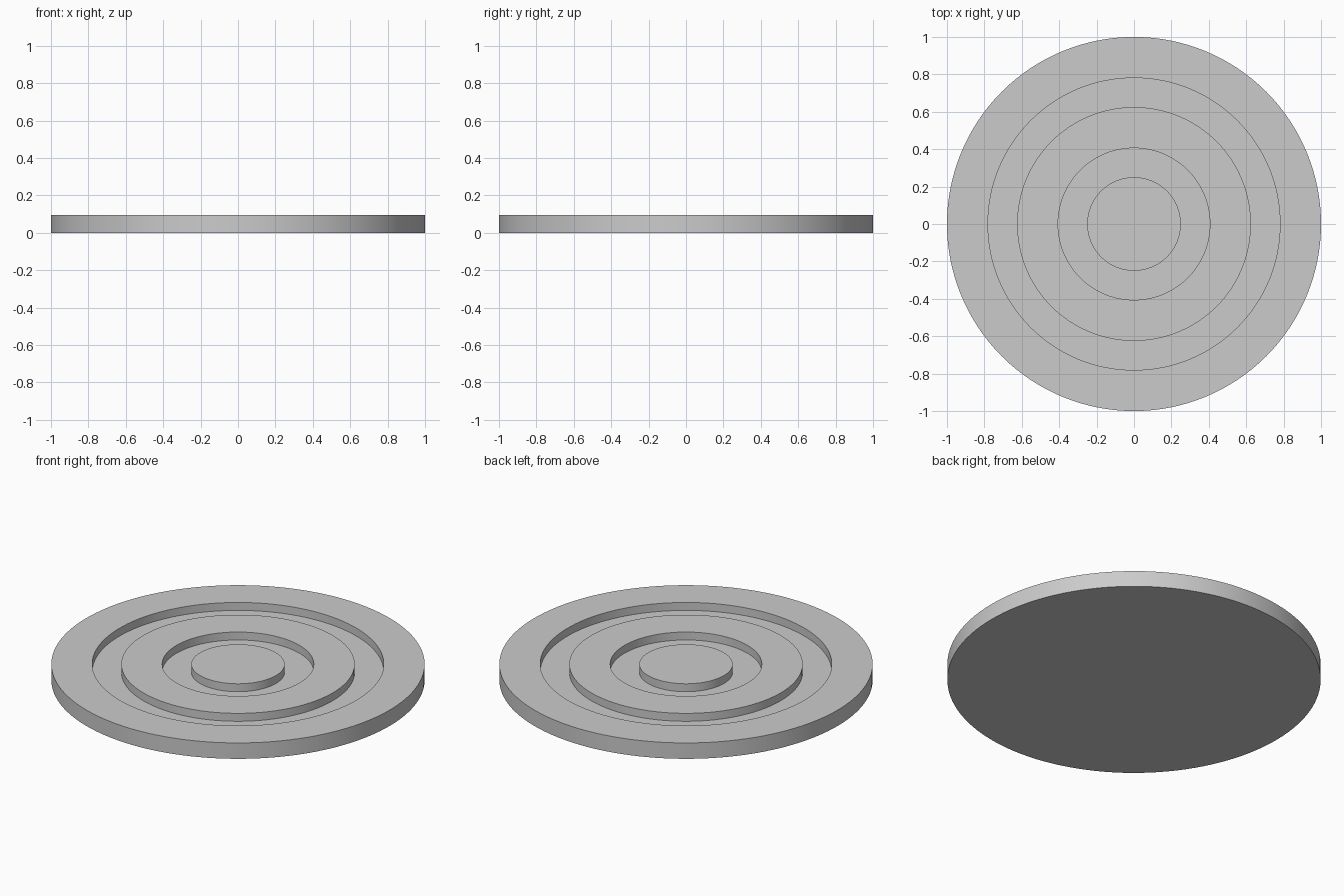
import bpy
import bmesh
import math

cube = bpy.data.objects.get("Cube")
if cube:
    bpy.data.objects.remove(cube, do_unlink=True)

SEGMENTS = 128
TOP = 0.094
FLOOR = 0.047

# Plain grey material
grey = bpy.data.materials.new("plain_grey")
grey.use_nodes = True
colour = (0.6, 0.6, 0.6, 1)
grey.diffuse_color = colour
grey.node_tree.nodes["Principled BSDF"].inputs["Base Color"].default_value = colour

# Half section from the underside centre, round the rim, to the top centre
profile = [(0, 0), (1, 0), (1, TOP)]
for outer, inner in ((0.781, 0.625), (0.406, 0.25)):
    profile += [(outer, TOP), (outer, FLOOR), (inner, FLOOR), (inner, TOP)]
profile.append((0, TOP))

# Disc with two concentric grooves, turned around the z axis
bm = bmesh.new()
verts = [bm.verts.new((r, 0, z)) for r, z in profile]
edges = [bm.edges.new(pair) for pair in zip(verts, verts[1:])]
bmesh.ops.spin(bm, geom=verts + edges, cent=(0, 0, 0), axis=(0, 0, 1),
               angle=math.tau, steps=SEGMENTS, use_merge=True)
bmesh.ops.remove_doubles(bm, verts=bm.verts, dist=0.0001)
bmesh.ops.recalc_face_normals(bm, faces=bm.faces)

mesh = bpy.data.meshes.new("grooved_disc")
bm.to_mesh(mesh)
bm.free()
mesh.materials.append(grey)
disc = bpy.data.objects.new("grooved_disc", mesh)
bpy.context.collection.objects.link(disc)

# Smooth walls with sharp rims
bpy.ops.object.select_all(action="DESELECT")
disc.select_set(True)
bpy.context.view_layer.objects.active = disc
bpy.ops.object.shade_smooth_by_angle(angle=math.radians(30))
